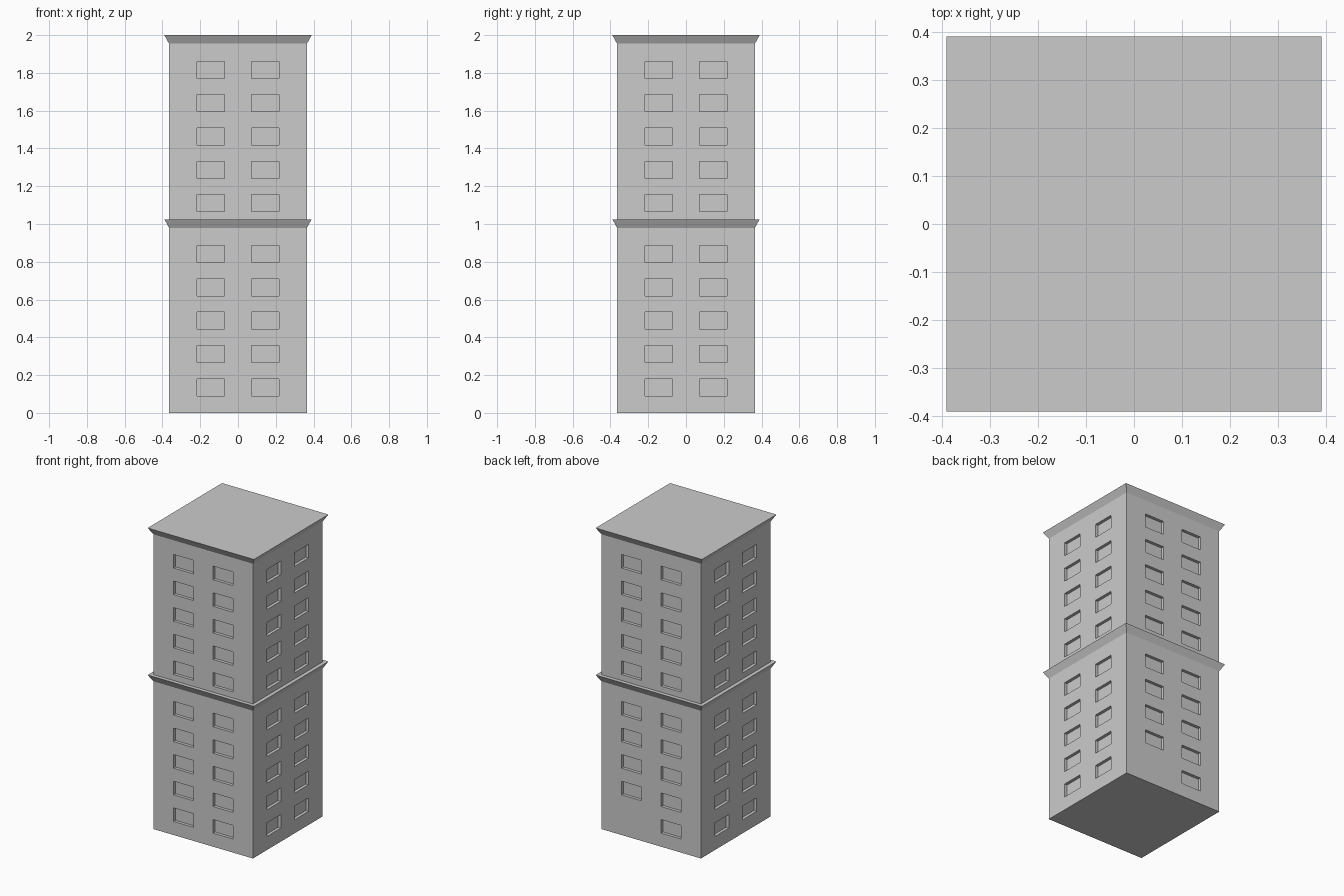
import bpy, bmesh
from mathutils import Vector, Matrix

if "Cube" in bpy.data.objects:
    bpy.data.objects.remove(bpy.data.objects["Cube"])

HALF, LIP = 0.365, 0.39          # wall and cornice half widths
WIN_IN, WIN_OUT = 0.0725, 0.2175  # window edges from the wall centre
WIN_H, PITCH, DEPTH = 0.09, 0.1765, 0.02


def make_object(name, bm):
    bmesh.ops.recalc_face_normals(bm, faces=bm.faces)
    mesh = bpy.data.meshes.new(name)
    bm.to_mesh(mesh)
    bm.free()
    bpy.context.collection.objects.link(bpy.data.objects.new(name, mesh))


def wall_block(name, z0, z1, first_sill, keep_floor, blank=None):
    """Square storey block with recessed windows on all four sides."""
    bm = bmesh.new()
    mat = (Matrix.Translation((0, 0, (z0 + z1) / 2))
           @ Matrix.Diagonal((2 * HALF, 2 * HALF, z1 - z0, 1)))
    bmesh.ops.create_cube(bm, size=1, matrix=mat)
    # remove the hidden caps between the blocks
    caps = [f for f in bm.faces if f.normal.z > 0.5
            or (f.normal.z < -0.5 and not keep_floor)]
    bmesh.ops.delete(bm, geom=caps, context='FACES')

    # score the window outlines into the walls
    sills = [first_sill + i * PITCH for i in range(5)]
    cuts = [(axis, s * d) for axis in (0, 1) for s in (-1, 1) for d in (WIN_IN, WIN_OUT)]
    cuts += [(2, z) for sill in sills for z in (sill, sill + WIN_H)]
    for axis, d in cuts:
        n = Vector((0, 0, 0))
        n[axis] = 1
        bmesh.ops.bisect_plane(bm, geom=bm.verts[:] + bm.edges[:] + bm.faces[:],
                               dist=1e-5, plane_co=n * d, plane_no=n)
    bm.normal_update()

    # push the window panes in
    panes = []
    for f in bm.faces:
        c = f.calc_center_median()
        across = c.x if abs(f.normal.y) > 0.5 else c.y
        if abs(f.normal.z) > 0.5 or not WIN_IN < abs(across) < WIN_OUT:
            continue
        if not any(s < c.z < s + WIN_H for s in sills):
            continue
        if blank and blank(c):
            continue
        panes.append(f)
    for f in bmesh.ops.extrude_discrete_faces(bm, faces=panes)['faces']:
        f.normal_update()
        bmesh.ops.translate(bm, verts=f.verts[:], vec=-f.normal * DEPTH)
    make_object(name, bm)


def cornice(name, profile, roof=False):
    """Square ring swept through (half width, height) pairs."""
    bm = bmesh.new()
    rings = [[bm.verts.new((sx * h, sy * h, z))
              for sx, sy in ((-1, -1), (1, -1), (1, 1), (-1, 1))] for h, z in profile]
    for a, b in zip(rings, rings[1:]):
        for i in range(4):
            j = (i + 1) % 4
            bm.faces.new((a[i], a[j], b[j], b[i]))
    if roof:
        bm.faces.new(rings[-1])
    make_object(name, bm)


# lower block has one blank bay at the back, bottom row
wall_block("lower_walls", 0, 0.98, 0.09, True,
           blank=lambda c: c.y > HALF - 0.01 and c.x > 0 and c.z < 0.2)
cornice("middle_cornice", [(HALF, 0.98), (LIP, 1.025), (HALF, 1.025)])
wall_block("upper_walls", 1.025, 1.955, 1.065, False)
cornice("roof_cornice", [(HALF, 1.955), (LIP, 2.0)], roof=True)
